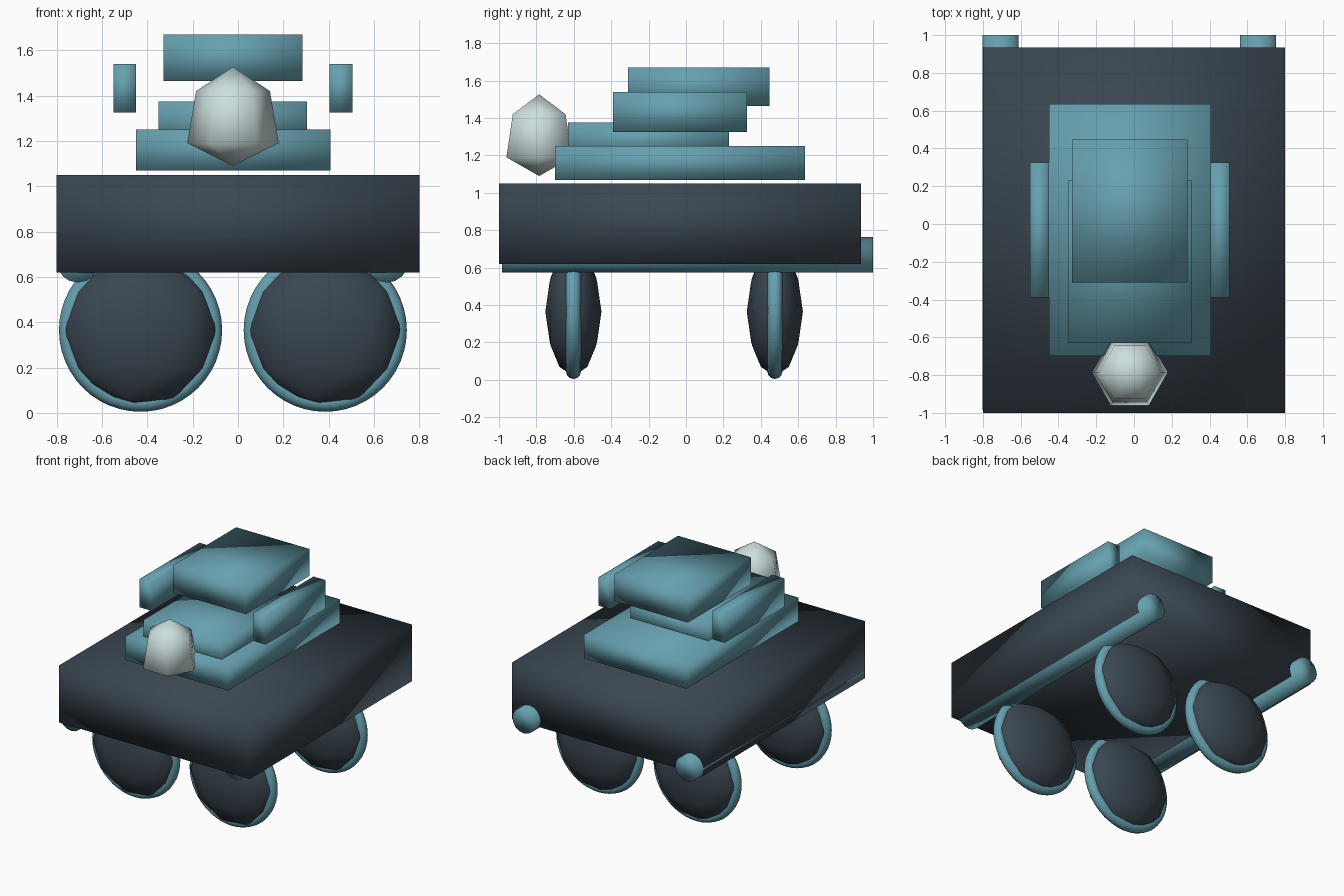
import bpy, bmesh, math
from mathutils import Matrix

if "Cube" in bpy.data.objects:
    bpy.data.objects.remove(bpy.data.objects["Cube"])


def material(name, rgb):
    m = bpy.data.materials.new(name)
    m.diffuse_color = (*rgb, 1)
    m.use_nodes = True
    m.node_tree.nodes["Principled BSDF"].inputs["Base Color"].default_value = m.diffuse_color
    return m


SLATE = material("dark slate", (0.042, 0.061, 0.080))
TEAL = material("teal", (0.133, 0.352, 0.429))
PALE = material("pale grey", (0.61, 0.73, 0.73))


def finish(bm, name, mat):
    """Turn a bmesh into a fully smooth-shaded object."""
    bmesh.ops.recalc_face_normals(bm, faces=bm.faces)
    for f in bm.faces:
        f.smooth = True
    me = bpy.data.meshes.new(name)
    bm.to_mesh(me)
    bm.free()
    me.materials.append(mat)
    ob = bpy.data.objects.new(name, me)
    bpy.context.collection.objects.link(ob)
    return ob


def box(name, mat, xs, ys, zs):
    bm = bmesh.new()
    size = [b - a for a, b in (xs, ys, zs)]
    mid = [(a + b) / 2 for a, b in (xs, ys, zs)]
    bmesh.ops.create_cube(bm, size=1, matrix=Matrix.Translation(mid) @ Matrix.Diagonal((*size, 1)))
    return finish(bm, name, mat)


# Chassis and stacked upper plates
box("chassis", SLATE, (-0.80, 0.80), (-1.0, 0.935), (0.62, 1.05))
box("lower_deck", TEAL, (-0.45, 0.408), (-0.70, 0.635), (1.07, 1.25))
box("middle_deck", TEAL, (-0.35, 0.305), (-0.63, 0.23), (1.19, 1.375))
box("roof_block", TEAL, (-0.328, 0.284), (-0.31, 0.447), (1.465, 1.67))
box("left_side_panel", TEAL, (-0.55, -0.449), (-0.39, 0.325), (1.325, 1.54))
box("right_side_panel", TEAL, (0.404, 0.505), (-0.39, 0.325), (1.325, 1.54))

# Faceted gem-shaped lamp: two hexagonal rings with a tip at each end
bm = bmesh.new()
rings = []
for r, z in ((0.202, 1.19), (0.163, 1.42)):
    rings.append([bm.verts.new((-0.022 + r * math.cos(i * math.pi / 3),
                                -0.785 + r * math.sin(i * math.pi / 3), z)) for i in range(6)])
bottom = bm.verts.new((-0.022, -0.785, 1.09))
top = bm.verts.new((-0.022, -0.785, 1.527))
for i in range(6):
    j = (i + 1) % 6
    bm.faces.new((rings[0][i], rings[0][j], rings[1][j], rings[1][i]))
    bm.faces.new((rings[0][j], rings[0][i], bottom))
    bm.faces.new((rings[1][i], rings[1][j], top))
finish(bm, "gem_lamp", PALE)

# Exhaust tubes running lengthwise, half sunk in the chassis
for side, x in (("left", -0.706), ("right", 0.657)):
    bm = bmesh.new()
    mat = Matrix.Translation((x, 0.0075, 0.67)) @ Matrix.Rotation(math.pi / 2, 4, 'X')
    bmesh.ops.create_cone(bm, cap_ends=True, segments=16, radius1=0.095, radius2=0.095,
                          depth=1.985, matrix=mat)
    finish(bm, side + "_exhaust_tube", TEAL)


# Wheels: a bulging hub inside a torus tyre
def tyre(name, cx, cy, cz, major=0.32, minor=0.04, n=48, m=12):
    bm = bmesh.new()
    grid = []
    for i in range(n):
        a = 2 * math.pi * i / n
        row = []
        for k in range(m):
            b = 2 * math.pi * k / m
            r = major + minor * math.cos(b)
            row.append(bm.verts.new((cx + r * math.cos(a), cy + minor * math.sin(b),
                                     cz + r * math.sin(a))))
        grid.append(row)
    for i in range(n):
        for k in range(m):
            bm.faces.new((grid[i][k], grid[(i + 1) % n][k],
                          grid[(i + 1) % n][(k + 1) % m], grid[i][(k + 1) % m]))
    finish(bm, name, TEAL)


for end, y in (("front", -0.602), ("rear", 0.475)):
    for side, x in (("left", -0.43), ("right", 0.385)):
        tyre(f"{end}_{side}_tyre", x, y, 0.365)
        bm = bmesh.new()
        bmesh.ops.create_icosphere(bm, subdivisions=2, radius=1,
                                   matrix=Matrix.Translation((x, y, 0.365))
                                   @ Matrix.Diagonal((0.347, 0.15, 0.347, 1)))
        finish(bm, f"{end}_{side}_hub", SLATE)
